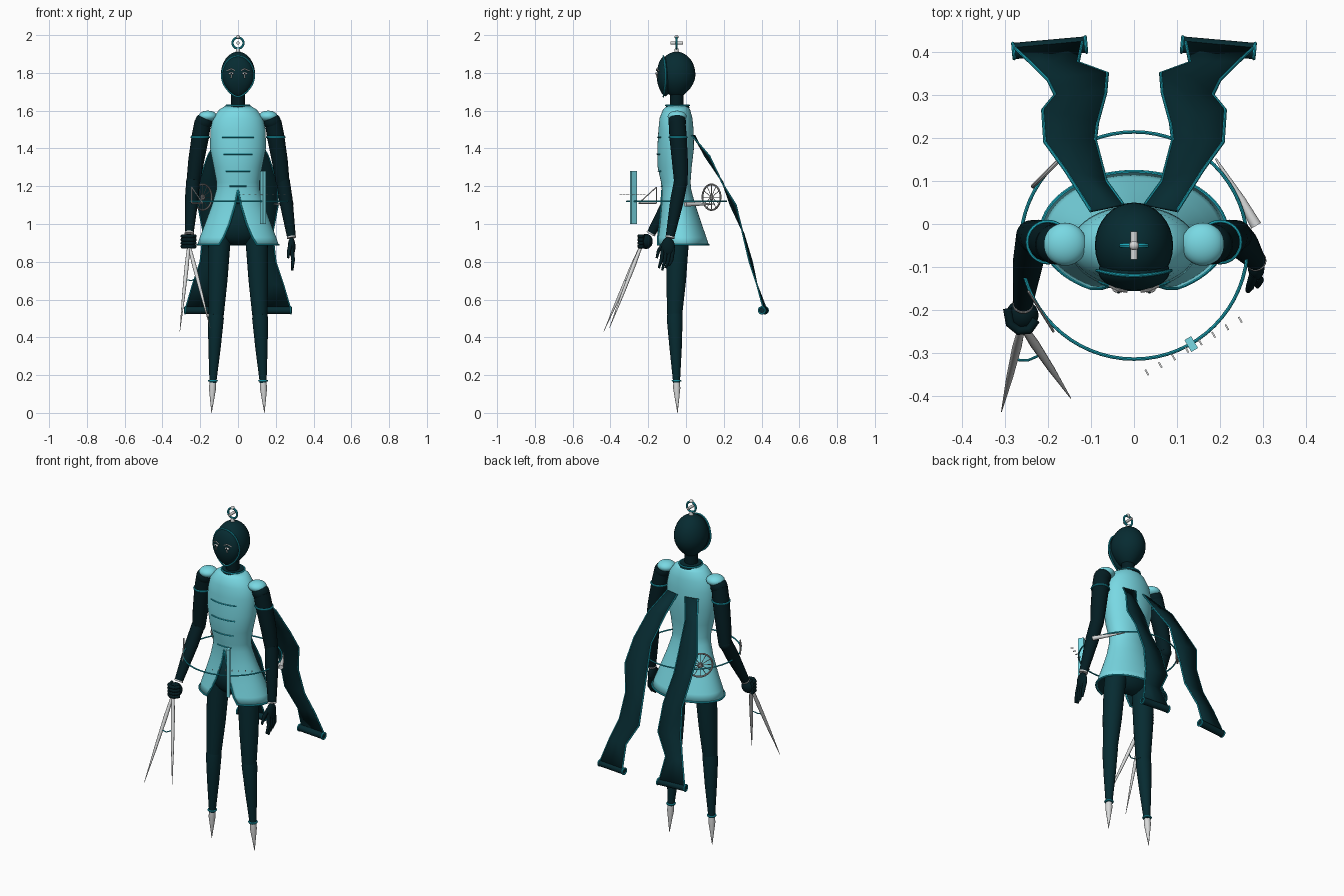
import bpy, bmesh, math
from math import sin, cos, pi
from mathutils import Vector

if "Cube" in bpy.data.objects:
    bpy.data.objects.remove(bpy.data.objects["Cube"])


def material(name, rgb):
    m = bpy.data.materials.new(name)
    m.use_nodes = True
    m.diffuse_color = (*rgb, 1)
    m.node_tree.nodes["Principled BSDF"].inputs["Base Color"].default_value = (*rgb, 1)
    return m


LIGHT = material("pale_teal", (0.19, 0.69, 0.77))
DARK = material("deep_teal", (0.002, 0.024, 0.031))
BLACK = material("near_black_teal", (0.001, 0.012, 0.016))
TRIM = material("bright_teal", (0.012, 0.43, 0.54))
SILVER = material("silver", (0.68, 0.69, 0.69))
GREY = material("grey", (0.4, 0.4, 0.4))


def add(name, bm, *mats, smooth=True):
    bmesh.ops.recalc_face_normals(bm, faces=bm.faces[:])
    me = bpy.data.meshes.new(name)
    bm.to_mesh(me)
    bm.free()
    for m in mats:
        me.materials.append(m)
    ob = bpy.data.objects.new(name, me)
    bpy.context.collection.objects.link(ob)
    if smooth:
        bpy.ops.object.select_all(action='DESELECT')
        ob.select_set(True)
        bpy.context.view_layer.objects.active = ob
        bpy.ops.object.shade_smooth_by_angle(angle=math.radians(40))
    return ob


def skin(bm, rings, wrap=True, loop=False):
    """Bridge consecutive rings of vertices with quads."""
    vs = [[bm.verts.new(p) for p in r] for r in rings]
    pairs = list(zip(vs, vs[1:])) + ([(vs[-1], vs[0])] if loop else [])
    for a, b in pairs:
        n = len(a)
        for i in range(n if wrap else n - 1):
            j = (i + 1) % n
            bm.faces.new((a[i], a[j], b[j], b[i]))
    return vs


def tube(name, pts, radii, mat, n=16, loop=False):
    """Round tube along a path, with one radius or a radius per point."""
    pts = [Vector(p) for p in pts]
    if not isinstance(radii, (list, tuple)):
        radii = [radii] * len(pts)
    rings, side, last = [], None, len(pts) - 1
    for i, p in enumerate(pts):
        if loop:
            t = pts[(i + 1) % len(pts)] - pts[i - 1]
        else:
            t = pts[min(i + 1, last)] - pts[max(i - 1, 0)]
        t.normalize()
        ref = side or (Vector((1, 0, 0)) if abs(t.x) < 0.8 else Vector((0, 1, 0)))
        side = (ref - t * ref.dot(t)).normalized()
        up = t.cross(side)
        rings.append([p + radii[i] * (side * cos(a) + up * sin(a))
                      for a in (2 * pi * k / n for k in range(n))])
    bm = bmesh.new()
    vs = skin(bm, rings, loop=loop)
    if not loop:
        bm.faces.new(vs[0])
        bm.faces.new(vs[-1])
    return add(name, bm, mat)


def hoop(name, centre, r, wire, mat, u=(1, 0, 0), v=(0, 1, 0), n=32):
    c, u, v = Vector(centre), Vector(u), Vector(v)
    pts = [c + r * (u * cos(a) + v * sin(a)) for a in (2 * pi * k / n for k in range(n))]
    return tube(name, pts, wire, mat, 8, loop=True)


def ball(name, centre, scale, mat, shape=None, seg=32):
    bm = bmesh.new()
    bmesh.ops.create_uvsphere(bm, u_segments=seg, v_segments=seg // 2, radius=1)
    for v in bm.verts:
        if shape:
            v.co = shape(v.co)
        v.co = Vector(centre) + v.co * Vector(scale)
    return add(name, bm, mat)


def box(name, centre, size, angle, mat):
    bm = bmesh.new()
    bmesh.ops.create_cube(bm, size=1)
    for v in bm.verts:
        v.co *= Vector(size)
    ob = add(name, bm, mat, smooth=False)
    ob.location, ob.rotation_euler.z = centre, angle
    return ob


# Coat: half width, centre y, half depth and front opening at each height
COAT = [(1.63, .06, -.045, .05, 0), (1.605, .1, -.05, .072, 0), (1.56, .132, -.053, .087, 0),
        (1.5, .146, -.053, .093, 0), (1.4, .148, -.055, .097, 0), (1.3, .128, -.06, .09, 0),
        (1.22, .113, -.054, .078, 0), (1.18, .115, -.05, .078, 0), (1.1, .138, -.04, .09, .015),
        (1.0, .175, -.03, .113, .045), (.93, .202, -.025, .133, .075), (.89, .216, -.022, .143, .1)]


def coat_point(row, t, out=0.0):
    z, rx, cy, ry, _ = row
    return Vector(((rx + out) * sin(t), cy - (ry + out) * cos(t), z))


rings = []
for row in COAT:
    gap = math.asin(row[4] / row[1])
    rings.append([coat_point(row, gap + (2 * pi - 2 * gap) * k / 56) for k in range(57)])
bm = bmesh.new()
skin(bm, rings, wrap=False)
bmesh.ops.remove_doubles(bm, verts=bm.verts[:], dist=0.0005)
coat = add("coat", bm, LIGHT, DARK)
lining = coat.modifiers.new("lining", 'SOLIDIFY')
lining.thickness, lining.offset, lining.material_offset = 0.008, -1, 1
edge = [r[0] for r in rings[7:]] + rings[-1][1:-1] + [r[-1] for r in reversed(rings[7:])]
tube("coat_trim", edge, 0.005, TRIM, 8)
tube("collar", [(0, -.045, 1.615), (0, -.045, 1.633)], [.064, .058], DARK, 32)
hoop("collar_trim", (0, -.045, 1.628), .062, .004, TRIM)

# Curved chest bars
for z, half in ((1.46, .083), (1.37, .076), (1.28, .064), (1.2, .045)):
    lo = min((r for r in COAT if r[0] <= z), key=lambda r: z - r[0])
    hi = min((r for r in COAT if r[0] >= z), key=lambda r: r[0] - z)
    f = (z - lo[0]) / ((hi[0] - lo[0]) or 1)
    row = [a + (b - a) * f for a, b in zip(lo, hi)]
    a = math.asin(half / row[1])
    tube("chest_bar", [coat_point(row, a * k / 6, .001) for k in range(-6, 7)], .0035, TRIM, 8)


# Head, face mask and finial
def egg(p):
    k = 1 + 0.3 * min(p.z, 0) * abs(p.z)
    return Vector((p.x * k, p.y * k, p.z))


tube("neck", [(0, -.05, 1.6), (0, -.05, 1.72)], .036, BLACK, 24)
ball("head", (0, -.05, 1.79), (.091, .1, .122), DARK, egg)
ball("face_mask", (0, -.11, 1.782), (.083, .045, .106), DARK, egg)
rim = [egg(Vector((cos(a), 0, sin(a)))) for a in (2 * pi * k / 48 for k in range(48))]
tube("mask_trim", [Vector((p.x * .086, -.108 - .012 * p.z ** 2, 1.782 + p.z * .108)) for p in rim],
     .004, TRIM, 8, True)
for s in (-1, 1):
    ball("eye", (s * .036, -.153, 1.797), (.014, .007, .007), SILVER, seg=16)
    ball("pupil", (s * .036, -.159, 1.797), (.004, .003, .005), BLACK, seg=12)
    tube("brow", [(s * .016, -.157, 1.812), (s * .036, -.154, 1.822), (s * .058, -.144, 1.81)], .003, SILVER, 8)
    tube("cheek_mark", [(s * .034, -.155, 1.792), (s * .036, -.154, 1.772)], .003, SILVER, 8)
tube("finial_stem", [(0, -.05, 1.9), (0, -.05, 1.93)], [.014, .009], SILVER, 12)
hoop("finial_ring", (0, -.05, 1.958), .029, .006, TRIM, v=(0, 0, 1))
tube("finial_pin", [(0, -.083, 1.958), (0, -.017, 1.958)], .008, SILVER, 12)
ball("finial_bead", (0, -.05, 1.99), (.011, .011, .01), SILVER, seg=16)

# Hips and tapering legs on pointed feet
ball("hips", (0, -.045, 1.0), (.14, .08, .11), DARK)
for s in (-1, 1):
    tube("thigh", [(s * .085, -.04, 1.02), (s * .1, -.045, .88), (s * .108, -.052, .7), (s * .115, -.06, .52)],
         [.06, .058, .052, .04], DARK, 24)
    tube("shin", [(s * .115, -.058, .55), (s * .117, -.06, .5), (s * .124, -.055, .35), (s * .133, -.05, .16)],
         [.036, .042, .033, .018], DARK, 24)
    hoop("ankle_ring", (s * .133, -.05, .17), .021, .005, TRIM)
    tube("foot_spike", [(s * .133, -.05, .17), (s * .135, -.049, .13), (s * .14, -.045, 0)], [.017, .019, .001], SILVER)

# Shoulders and arms; the right forearm reaches forward
for s in (-1, 1):
    ball("shoulder_pad", (s * .16, -.047, 1.57), (.05, .05, .03), LIGHT)
    ball("shoulder_joint", (s * .182, -.047, 1.54), (.046, .047, .046), BLACK)
    tube("upper_arm", [(s * .186, -.047, 1.54), (s * .2, -.042, 1.46), (s * .222, -.032, 1.33), (s * .237, -.027, 1.22)],
         [.044, .046, .042, .036], BLACK, 20)
    hoop("arm_band", (s * .2, -.042, 1.46), .047, .005, TRIM)
    ball("elbow", (s * .238, -.027, 1.22), (.036, .036, .036), BLACK)
    wrist = Vector((.283, -.085, .93)) if s > 0 else Vector((-.258, -.185, .95))
    elbow = Vector((s * .238, -.027, 1.23))
    tube("forearm", [elbow, elbow.lerp(wrist, .35), wrist], [.036, .036, .023], BLACK, 20)
    d = (wrist - elbow).normalized()
    tube("wrist_cuff", [wrist - d * .004, wrist + d * .004], .0245, SILVER, 20)

ball("right_fist", (-.26, -.212, .908), (.038, .036, .04), BLACK)
for k in range(4):
    z = .935 - .018 * k
    tube("curled_finger", [(-.294, -.196, z), (-.288, -.232, z), (-.268, -.248, z), (-.244, -.246, z),
                           (-.228, -.222, z)], .0105, BLACK, 10)
ball("left_palm", (.284, -.095, .88), (.02, .036, .05), BLACK)
for k in range(4):
    y = -.068 - .018 * k
    tube("finger", [(.284, y, .87), (.292, y - .008, .81), (.287, y - .022, .755 + .012 * abs(k - 2))],
         [.011, .01, .006], BLACK, 10)
tube("thumb", [(.28, -.115, .9), (.27, -.145, .86), (.265, -.155, .82)], [.012, .01, .006], BLACK, 10)

# Drawing dividers held in the right fist
pivot = Vector((-.26, -.235, .89))
tips = [Vector((-.308, -.436, .43)), Vector((-.147, -.405, .45))]
for tip in tips:
    tube("divider_leg", [pivot, pivot.lerp(tip, .25), pivot.lerp(tip, .6), tip], [.008, .011, .008, .001], SILVER, 12)
ball("divider_hinge", pivot, (.014, .014, .014), SILVER, seg=16)
a, b = (pivot.lerp(t, .4) for t in tips)
tube("divider_brace", [a, a.lerp(b, .5) - Vector((0, .008, .01)), b], .003, TRIM, 8)

# Two long tails: outer x, y, inner x, y and height
TAIL = [(.1, .03, .025, .045, 1.47), (.16, .125, .065, .1, 1.36), (.207, .19, .09, .195, 1.22),
        (.212, .265, .085, .235, 1.1), (.183, .3, .066, .305, .95), (.2, .335, .062, .35, .8),
        (.24, .375, .13, .375, .68), (.278, .41, .12, .425, .55)]
for s in (-1, 1):
    outer = [Vector((s * r[0], r[1], r[4])) for r in TAIL]
    inner = [Vector((s * r[2], r[3], r[4])) for r in TAIL]
    bm = bmesh.new()
    skin(bm, [[o, o.lerp(i, .5), i] for o, i in zip(outer, inner)], wrap=False)
    tail = add("coat_tail", bm, DARK)
    cloth = tail.modifiers.new("cloth", 'SOLIDIFY')
    cloth.thickness, cloth.offset = .006, 0
    for line in (outer, inner):
        tube("tail_trim", line, .004, TRIM, 8)
    ends = [Vector((s * .28, .402, .543)), Vector((s * .112, .417, .543))]
    tube("tail_roll", ends, .019, DARK, 20)
    for e in ends:
        hoop("roll_trim", e, .018, .004, TRIM, u=(s * .09, .99, 0), v=(0, 0, 1))

# Floating waist ring with drawing instruments
hoop("waist_ring", (0, -.05, 1.12), .264, .004, TRIM, n=64)
box("slide_plate", (.133, -.279, 1.14), (.018, .032, .28), math.radians(30), LIGHT)
for k in range(8):
    box("scale_tick", (.03 + .031 * k, -.345 + .0175 * k, 1.155), (.004, .015, .004), math.radians(30), SILVER)

# Spoked wheel
hub, along = Vector((-.187, .135, 1.142)), Vector((.7, .7, 0))
hoop("wheel_rim", hub, .068, .005, GREY, u=along, v=(0, 0, 1))
hoop("wheel_hub", hub, .012, .004, GREY, u=along, v=(0, 0, 1), n=12)
for k in range(6):
    arm = .066 * (along * cos(pi * k / 6) + Vector((0, 0, sin(pi * k / 6))))
    tube("wheel_spoke", [hub - arm, hub + arm], .002, GREY, 6)

# Tapered blade and open set square
tube("blade", [(.19, .152, 1.105), (.25, .055, 1.105), (.284, -.004, 1.105)], [.002, .01, .013], SILVER, 10)
corners = [(-.245, -.157, 1.11), (-.187, -.25, 1.11), (-.245, -.157, 1.195)]
for k in range(3):
    tube("set_square_side", [corners[k], corners[k - 1]], .003, SILVER, 8)
